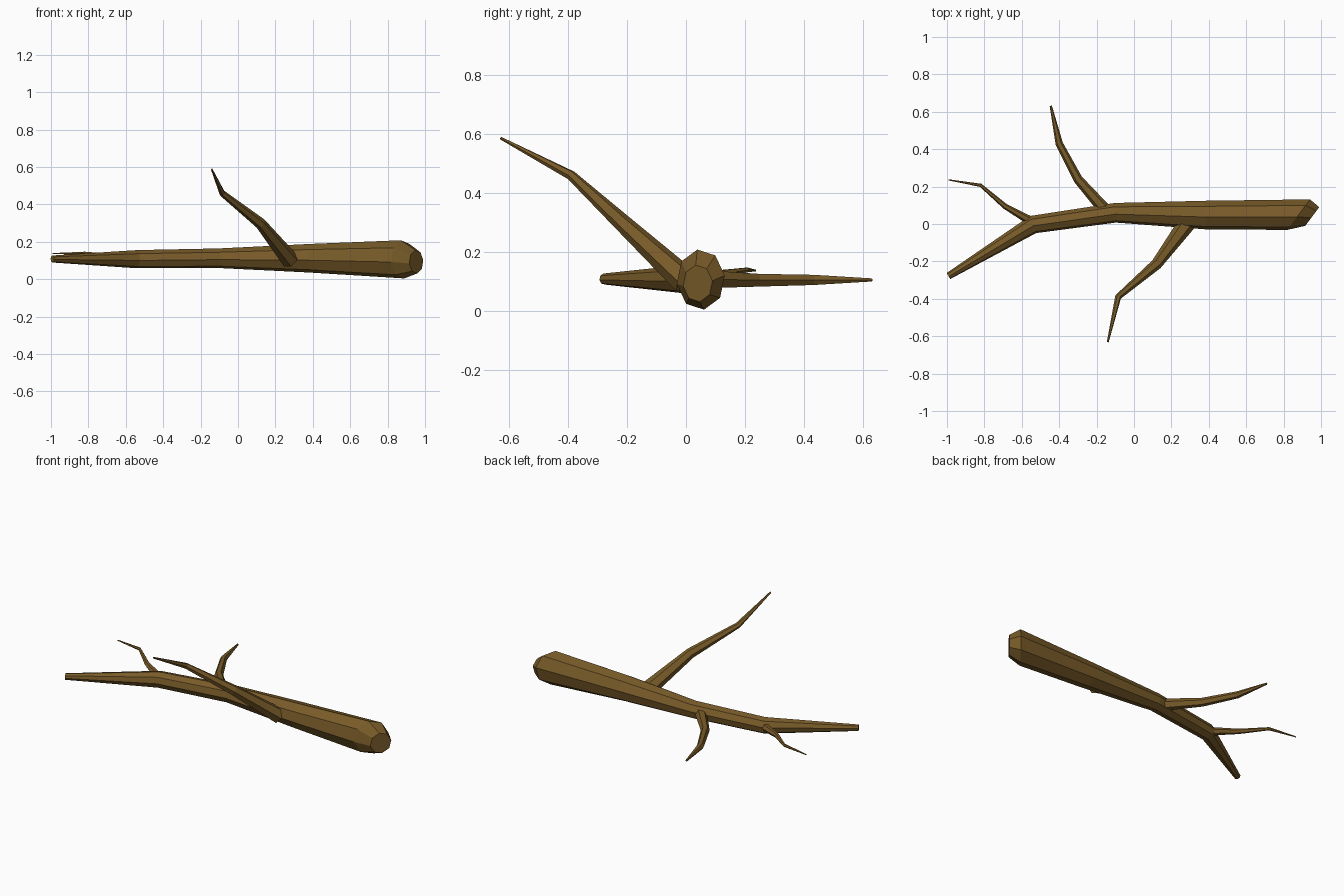
import bpy, bmesh, math
from mathutils import Vector

if "Cube" in bpy.data.objects:
    bpy.data.objects.remove(bpy.data.objects["Cube"])

bark = bpy.data.materials.new("bark")
bark.diffuse_color = (0.19, 0.105, 0.022, 1)
bark.use_nodes = True
bark.node_tree.nodes["Principled BSDF"].inputs["Base Color"].default_value = bark.diffuse_color


def limb(name, rings, sides, phase=0.0):
    """Tapered flat-faced tube. Each ring: (x, y, z, radius[, ring normal])."""
    pts = [Vector(r[:3]) for r in rings]
    bm = bmesh.new()
    loops = []
    for i, r in enumerate(rings):
        if len(r) > 4:
            n = Vector(r[4]).normalized()
        else:
            n = Vector((0, 0, 0))
            if i > 0:
                n += (pts[i] - pts[i - 1]).normalized()
            if i < len(pts) - 1:
                n += (pts[i + 1] - pts[i]).normalized()
            n.normalize()
        u = n.cross(Vector((0, 0, 1))).normalized()
        v = u.cross(n)
        loop = []
        for k in range(sides):
            a = phase + 2 * math.pi * k / sides
            loop.append(bm.verts.new(pts[i] + r[3] * (u * math.cos(a) + v * math.sin(a))))
        loops.append(loop)
    for a, b in zip(loops, loops[1:]):
        for k in range(sides):
            j = (k + 1) % sides
            bm.faces.new((a[k], a[j], b[j], b[k]))
    bm.faces.new(loops[0])
    bm.faces.new(loops[-1])
    bmesh.ops.recalc_face_normals(bm, faces=bm.faces)
    mesh = bpy.data.meshes.new(name)
    bm.to_mesh(mesh)
    bm.free()
    mesh.materials.append(bark)
    obj = bpy.data.objects.new(name, mesh)
    bpy.context.collection.objects.link(obj)
    return obj


# Main log: slanted, bevelled cut at the thick end, tapering to a bent tip
cut = (-0.8, 0.6, 0)
limb("log", [
    (0.953, 0.04, 0.093, 0.063, cut),
    (0.88, 0.05, 0.106, 0.103, cut),
    (0.38, 0.048, 0.112, 0.077),
    (-0.10, 0.06, 0.112, 0.053),
    (-0.54, -0.003, 0.107, 0.049),
    (-0.992, -0.278, 0.108, 0.019),
], 8, math.radians(8))

# Front branch rising forward
limb("front_branch", [
    (0.28, 0.0, 0.10, 0.047),
    (0.12, -0.215, 0.298, 0.030),
    (-0.085, -0.39, 0.460, 0.017),
    (-0.14, -0.63, 0.587, 0.005),
], 6)

# Back branch, lying level
limb("back_branch", [
    (-0.16, 0.08, 0.107, 0.034),
    (-0.30, 0.24, 0.104, 0.025),
    (-0.40, 0.43, 0.105, 0.020),
    (-0.445, 0.632, 0.105, 0.006),
], 6)

# Thin twig near the tip
limb("twig", [
    (-0.55, 0.015, 0.107, 0.024),
    (-0.69, 0.095, 0.123, 0.015),
    (-0.82, 0.207, 0.139, 0.009),
    (-0.992, 0.236, 0.137, 0.003),
], 6)
